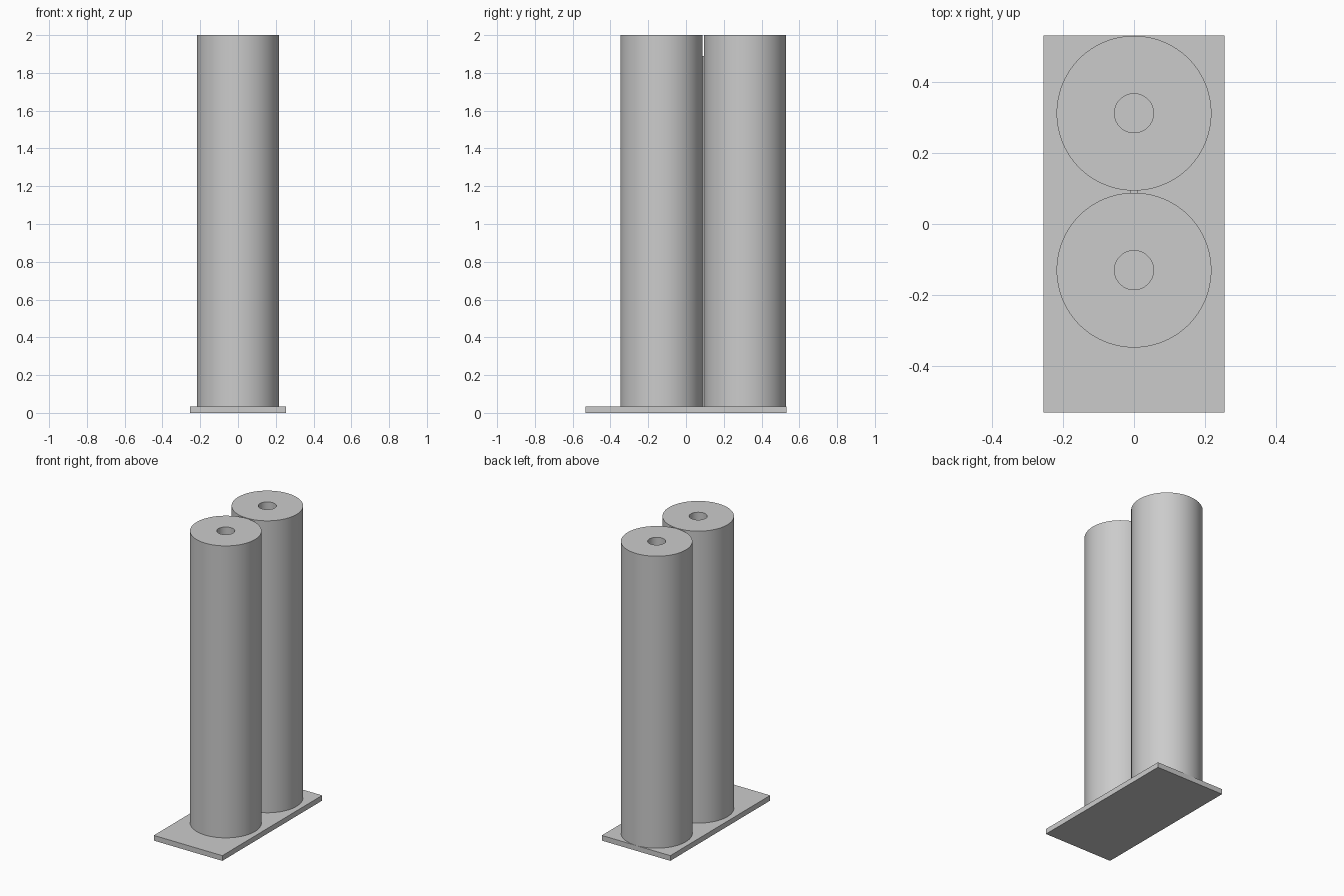
import bpy, bmesh
from math import tau, radians
from mathutils import Vector

cube = bpy.data.objects.get("Cube")
if cube:
    bpy.data.objects.remove(cube)

BASE_TOP, TOP = 0.035, 2.0
RADIUS, BORE = 0.218, 0.055

grey = bpy.data.materials.new("plain grey")
grey.use_nodes = True
colour = (0.6, 0.6, 0.6, 1)
grey.diffuse_color = colour
grey.node_tree.nodes["Principled BSDF"].inputs["Base Color"].default_value = colour


def add_object(name, bm, smooth=False):
    bmesh.ops.recalc_face_normals(bm, faces=bm.faces)
    mesh = bpy.data.meshes.new(name)
    bm.to_mesh(mesh)
    bm.free()
    mesh.materials.append(grey)
    obj = bpy.data.objects.new(name, mesh)
    bpy.context.collection.objects.link(obj)
    if smooth:
        bpy.ops.object.select_all(action="DESELECT")
        obj.select_set(True)
        bpy.context.view_layer.objects.active = obj
        bpy.ops.object.shade_smooth_by_angle(angle=radians(30))
    return obj


def box(name, size, centre):
    bm = bmesh.new()
    bmesh.ops.create_cube(bm, size=1)
    bmesh.ops.scale(bm, vec=size, verts=bm.verts)
    bmesh.ops.translate(bm, vec=centre, verts=bm.verts)
    return add_object(name, bm)


def tube(name, y):
    # Rectangular wall section spun around the upright axis
    bm = bmesh.new()
    section = [(BORE, BASE_TOP), (RADIUS, BASE_TOP), (RADIUS, TOP), (BORE, TOP)]
    verts = [bm.verts.new((r, 0, z)) for r, z in section]
    edges = [bm.edges.new((verts[i - 1], verts[i])) for i in range(4)]
    bmesh.ops.spin(bm, geom=verts + edges, cent=(0, 0, 0), axis=(0, 0, 1),
                   angle=tau, steps=96, use_duplicate=False)
    bmesh.ops.remove_doubles(bm, verts=bm.verts, dist=0.0001)
    bmesh.ops.translate(bm, vec=Vector((0, y, 0)), verts=bm.verts)
    return add_object(name, bm, smooth=True)


# Flat base plate
box("base_plate", (0.51, 1.062, BASE_TOP), (0, 0, BASE_TOP / 2))

# Two hollow columns
tube("front_column", -0.13)
tube("back_column", 0.312)

# Thin web joining the columns
WEB_TOP = 1.89
box("joining_web", (0.02, 0.012, WEB_TOP - BASE_TOP), (0, 0.091, (WEB_TOP + BASE_TOP) / 2))
